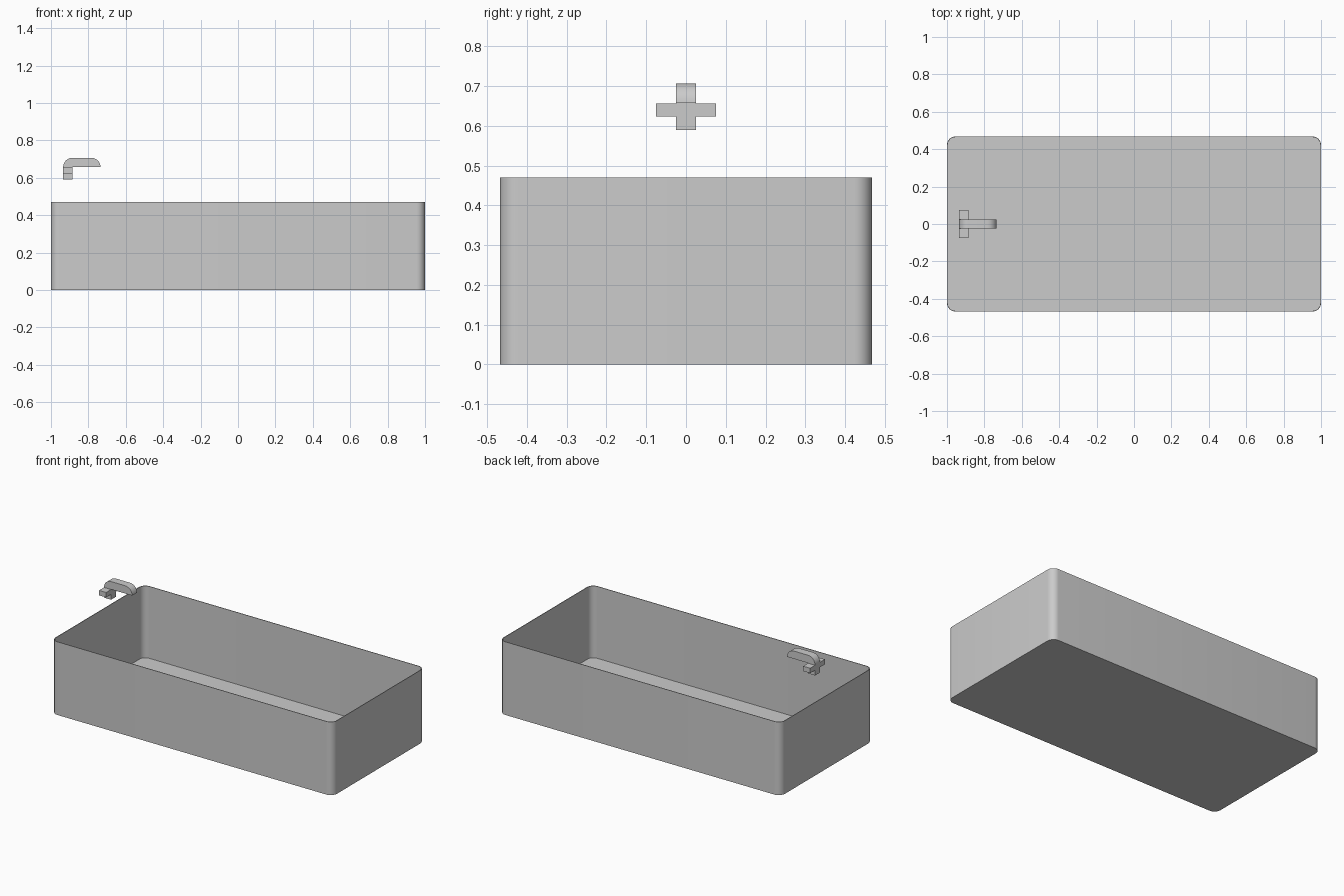
import bpy, bmesh
from math import sin, cos, pi

if "Cube" in bpy.data.objects:
    bpy.data.objects.remove(bpy.data.objects["Cube"])

X, Y, H, R = 1.0, 0.468, 0.47, 0.045   # tub half sizes, height, corner radius
FLOOR, WALL = 0.008, 0.004             # floor and wall thickness


def arc(cx, cy, r, start, n=8):
    """Quarter circle points, anticlockwise."""
    return [(cx + r * cos(start + pi / 2 * i / n),
             cy + r * sin(start + pi / 2 * i / n)) for i in range(n + 1)]


def outline(inset=0.0):
    x, y, r = X - R, Y - R, R - inset
    return (arc(x, y, r, 0) + arc(-x, y, r, pi / 2)
            + arc(-x, -y, r, pi) + arc(x, -y, r, 1.5 * pi))


def finish(name, bm, smooth=True):
    bmesh.ops.recalc_face_normals(bm, faces=bm.faces[:])
    mesh = bpy.data.meshes.new(name)
    bm.to_mesh(mesh)
    bm.free()
    ob = bpy.data.objects.new(name, mesh)
    bpy.context.collection.objects.link(ob)
    if smooth:
        bpy.ops.object.select_all(action='DESELECT')
        ob.select_set(True)
        bpy.context.view_layer.objects.active = ob
        bpy.ops.object.shade_smooth_by_angle(angle=pi / 6)
    return ob


def box(name, x0, x1, y, z0, z1):
    bm = bmesh.new()
    bmesh.ops.create_cube(bm, size=1)
    for v in bm.verts:
        v.co = ((x0 + x1) / 2 + v.co.x * (x1 - x0),
                v.co.y * 2 * y,
                (z0 + z1) / 2 + v.co.z * (z1 - z0))
    return finish(name, bm, False)


# Open tub: outer wall, rim, inner wall and floor in one skin
bm = bmesh.new()
rings = [[bm.verts.new((x, y, z)) for x, y in outline(inset)]
         for inset, z in ((0, 0), (0, H), (WALL, H), (WALL, FLOOR))]
for a, b in zip(rings, rings[1:]):
    n = len(a)
    for i in range(n):
        j = (i + 1) % n
        bm.faces.new((a[i], a[j], b[j], b[i]))
bm.faces.new(rings[0])
bm.faces.new(rings[-1])
finish("tub", bm)

# Spout: rounded bar profile extruded across y
x0, x1, zb, r = -0.935, -0.735, 0.657, 0.05
profile = arc(x1 - r, zb, r, 0) + arc(x0 + r, zb, r, pi / 2)
bm = bmesh.new()
face = bm.faces.new([bm.verts.new((x, -0.025, z)) for x, z in profile])
ext = bmesh.ops.extrude_face_region(bm, geom=[face], use_keep_orig=True)
for v in [g for g in ext["geom"] if isinstance(g, bmesh.types.BMVert)]:
    v.co.y = 0.025
finish("spout", bm)

# Tap post and the handle bar crossing it
box("tap_post", x0, x0 + 0.05, 0.025, 0.59, zb)
for side, name in ((-1, "tap_handle_front"), (1, "tap_handle_back")):
    handle = box(name, x0, x0 + 0.05, 0.025, 0.624, 0.656)
    handle.location.y = side * 0.05
